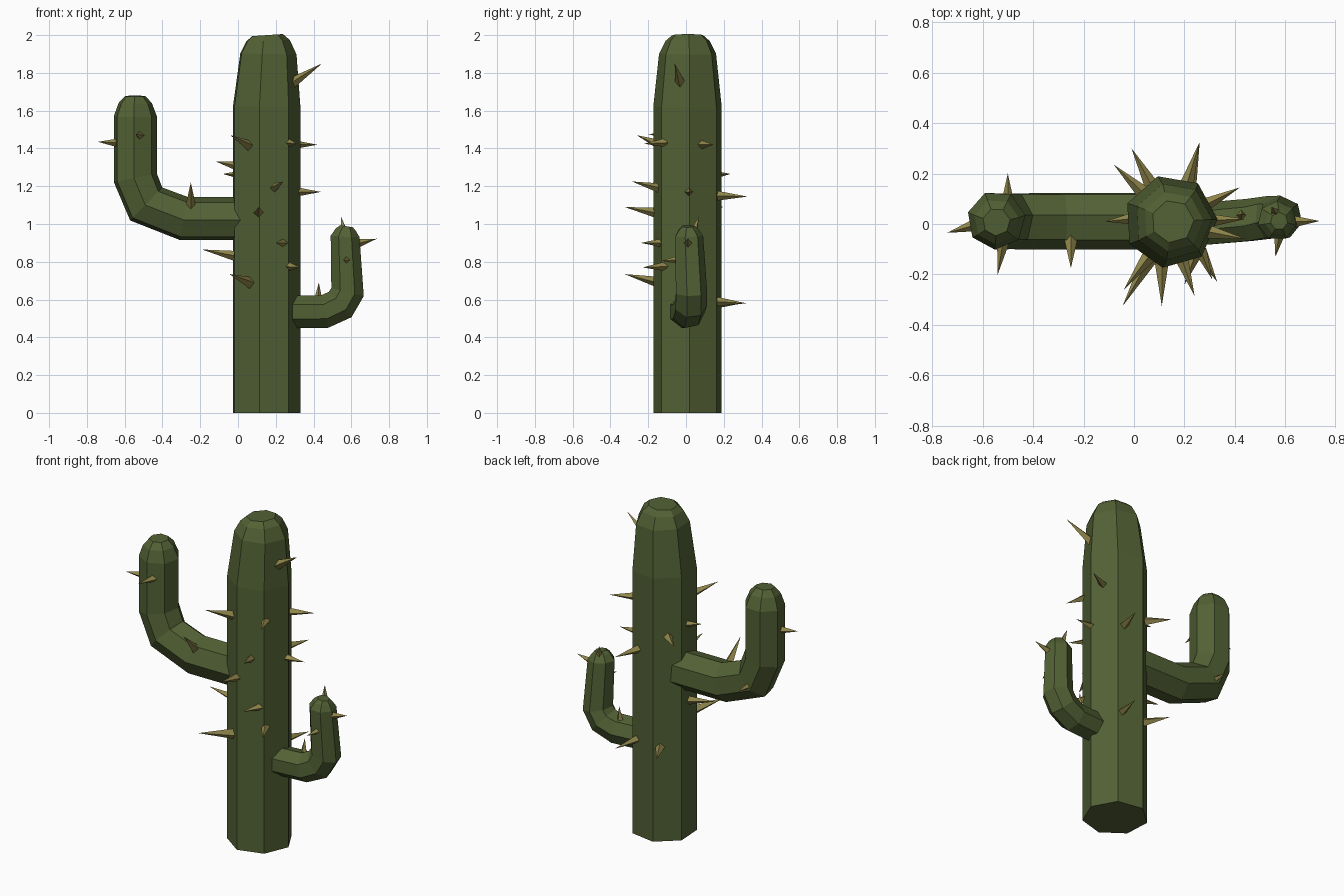
import bpy, bmesh, math
from mathutils import Vector

if "Cube" in bpy.data.objects:
    bpy.data.objects.remove(bpy.data.objects["Cube"])

SIDES = 7


def material(name, color):
    m = bpy.data.materials.new(name)
    m.diffuse_color = (*color, 1)
    m.use_nodes = True
    m.node_tree.nodes["Principled BSDF"].inputs["Base Color"].default_value = m.diffuse_color
    return m


GREEN = material("cactus_green", (0.085, 0.12, 0.035))
STRAW = material("spine_straw", (0.28, 0.24, 0.07))


def finish(name, bm, mat):
    bmesh.ops.recalc_face_normals(bm, faces=bm.faces)
    mesh = bpy.data.meshes.new(name)
    bm.to_mesh(mesh)
    bm.free()
    mesh.materials.append(mat)
    obj = bpy.data.objects.new(name, mesh)
    bpy.context.collection.objects.link(obj)
    return obj


def tube(name, path, radii, phase):
    """Seven-sided mitred tube along a path lying roughly in the xz plane."""
    bm = bmesh.new()
    pts = [Vector(p) for p in path]
    rings = []
    for i, (p, r) in enumerate(zip(pts, radii)):
        before = (p - pts[i - 1]).normalized() if i else None
        after = (pts[i + 1] - p).normalized() if i < len(pts) - 1 else None
        before, after = before or after, after or before
        t = (before + after).normalized()
        n = Vector((0, 1, 0)).cross(t).normalized()
        s = t.cross(n)
        mitre = 1 / max(0.7, t.dot(after))
        ring = []
        for k in range(SIDES):
            a = math.radians(phase) + math.tau * k / SIDES
            ring.append(bm.verts.new(p + s * r * math.cos(a) + n * r * mitre * math.sin(a)))
        rings.append(ring)
    for a, b in zip(rings, rings[1:]):
        for k in range(SIDES):
            j = (k + 1) % SIDES
            bm.faces.new((a[k], a[j], b[j], b[k]))
    bm.faces.new(rings[0])
    bm.faces.new(rings[-1])
    return finish(name, bm, GREEN)


# trunk with tapered rounded top
cx, cy = 0.145, 0.01
tube("trunk", [(cx, cy, 0), (cx, cy, 1.62), (cx + .01, cy, 1.9), (cx + .01, cy, 1.97), (cx + .008, cy, 2.0)],
     [0.186, 0.186, 0.155, 0.12, 0.085], 87)

# large left arm
tube("left_arm",
     [(0.06, 0.015, 1.027), (-0.285, 0.015, 1.027), (-0.487, 0.015, 1.105), (-0.545, 0.015, 1.245),
      (-0.545, 0.015, 1.57), (-0.545, 0.01, 1.64), (-0.545, 0.008, 1.677)],
     [0.117, 0.117, 0.115, 0.117, 0.117, 0.09, 0.055], 80)

# small right arm
tube("right_arm",
     [(0.2, -0.01, 0.535), (0.455, 0.012, 0.535), (0.54, 0.024, 0.573), (0.58, 0.025, 0.64),
      (0.567, 0.013, 0.935), (0.572, 0.012, 0.97), (0.575, 0.012, 0.988)],
     [0.088, 0.088, 0.088, 0.087, 0.078, 0.055, 0.035], 0)

# spines as base point and tip point
trunk_spines = [
    ((.29, -.03, 1.75), (.445, -.06, 1.85)), ((.05, -.14, 1.42), (-.04, -.26, 1.47)),
    ((.27, -.12, 1.43), (.31, -.22, 1.425)), ((.29, .08, 1.42), (.42, .145, 1.42)),
    ((.32, .015, 1.17), (.44, .02, 1.17)), ((-.02, .02, 1.31), (-.115, .01, 1.33)),
    ((.02, .14, 1.26), (-.08, .235, 1.265)), ((.19, -.14, 1.19), (.24, -.285, 1.225)),
    ((.11, -.16, 1.06), (.11, -.325, 1.09)), ((.24, -.13, .9), (.2, -.24, .9)),
    ((-.01, .0, .83), (-.19, -.01, .865)), ((.27, -.12, .775), (.33, -.23, .77)),
    ((.06, -.14, .69), (-.045, -.325, .735)), ((.21, .16, 1.15), (.26, .325, 1.145)),
    ((.22, .15, .59), (.26, .32, .58)), ((.06, .17, .58), (-.01, .3, .58)),
]
arm_spines = [
    ((-.65, -.01, 1.43), (-.74, -.035, 1.435)), ((-.52, -.08, 1.47), (-.54, -.2, 1.475)),
    ((-.25, -.06, 1.10), (-.25, -.175, 1.22)), ((-.5, .11, 1.09), (-.5, .2, 1.09)),
    ((.56, .045, .97), (.545, .068, 1.04)), ((.645, .01, .9), (.735, .012, .922)),
    ((.575, -.05, .81), (.56, -.13, .805)), ((.425, .035, .61), (.428, .04, .69)),
]


def spines(name, pairs):
    bm = bmesh.new()
    for base, tip in pairs:
        base, tip = Vector(base), Vector(tip)
        d = tip - base
        r = 0.017 + 0.07 * d.length
        start = base - d.normalized() * 0.015
        u = d.cross(Vector((0, 0, 1)))
        u = (u if u.length > 0.02 else d.cross(Vector((1, 0, 0)))).normalized()
        v = d.normalized().cross(u)
        ring = [bm.verts.new(start + o * r) for o in (u, v, -u, -v)]
        apex = bm.verts.new(tip)
        bm.faces.new(ring)
        for k in range(4):
            bm.faces.new((ring[k], ring[(k + 1) % 4], apex))
    return finish(name, bm, STRAW)


spines("trunk_spines", trunk_spines)
spines("arm_spines", arm_spines)
